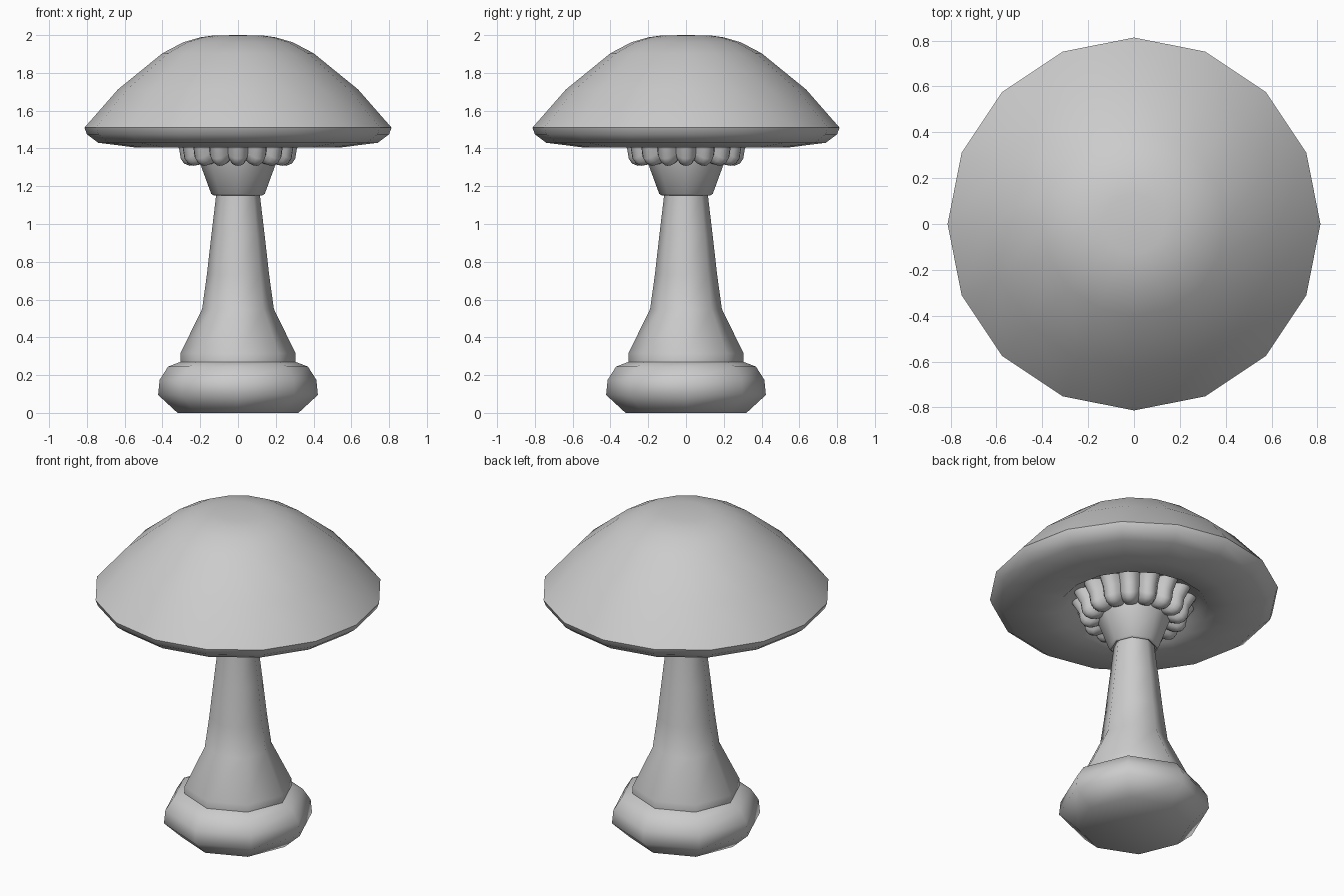
import bpy, bmesh
from math import sin, cos, pi, radians

if "Cube" in bpy.data.objects:
    bpy.data.objects.remove(bpy.data.objects["Cube"])


def lathe(name, profile, sides, wave=None, angle=55):
    """Spin an (r, z) profile around z; r = 0 makes a pole. wave(r, z, a) may offset points."""
    bm = bmesh.new()
    rings = []
    for r, z in profile:
        if r == 0:
            rings.append([bm.verts.new((0, 0, z))] * sides)
            continue
        ring = []
        for i in range(sides):
            a = 2 * pi * i / sides
            rr, zz = wave(r, z, a) if wave else (r, z)
            ring.append(bm.verts.new((rr * cos(a), rr * sin(a), zz)))
        rings.append(ring)
    for lo, hi in zip(rings, rings[1:]):
        for i in range(sides):
            j = (i + 1) % sides
            quad = list(dict.fromkeys((lo[i], lo[j], hi[j], hi[i])))
            bm.faces.new(quad)
    bmesh.ops.recalc_face_normals(bm, faces=bm.faces)
    mesh = bpy.data.meshes.new(name)
    bm.to_mesh(mesh)
    bm.free()
    ob = bpy.data.objects.new(name, mesh)
    bpy.context.collection.objects.link(ob)
    bpy.ops.object.select_all(action='DESELECT')
    ob.select_set(True)
    bpy.context.view_layer.objects.active = ob
    bpy.ops.object.shade_smooth_by_angle(angle=radians(angle))
    return ob


# Stem with its bulbous foot, eight-sided
lathe("stem", [(0, 0), (0.32, 0), (0.423, 0.095), (0.415, 0.175), (0.37, 0.245),
               (0.305, 0.27), (0.305, 0.315), (0.19, 0.55), (0.165, 0.73),
               (0.14, 0.95), (0.115, 1.16), (0.11, 1.25)], 8)

# Flared collar under the gills
lathe("collar", [(0.105, 1.17), (0.13, 1.152), (0.142, 1.16), (0.197, 1.31),
                 (0.23, 1.40), (0.23, 1.48)], 8)


# Ring of sixteen rounded gills
def gill_wave(r, z, a):
    dip = 1 - abs(cos(8 * a)) ** 0.7
    return r - 0.035 * dip, z + 0.03 * dip


lathe("gills", [(0.36, 1.48), (0.312, 1.40), (0.303, 1.345), (0.285, 1.32),
                (0.255, 1.308), (0.215, 1.315), (0.17, 1.34)], 96, gill_wave)

# Cap with hollow underside, sixteen-sided
lathe("cap", [(0, 2.0), (0.13, 1.998), (0.20, 1.988), (0.29, 1.962), (0.40, 1.904),
              (0.635, 1.713), (0.813, 1.51), (0.80, 1.475), (0.74, 1.43),
              (0.55, 1.406), (0.42, 1.41), (0.37, 1.46), (0.2, 1.49), (0, 1.49)], 16)
